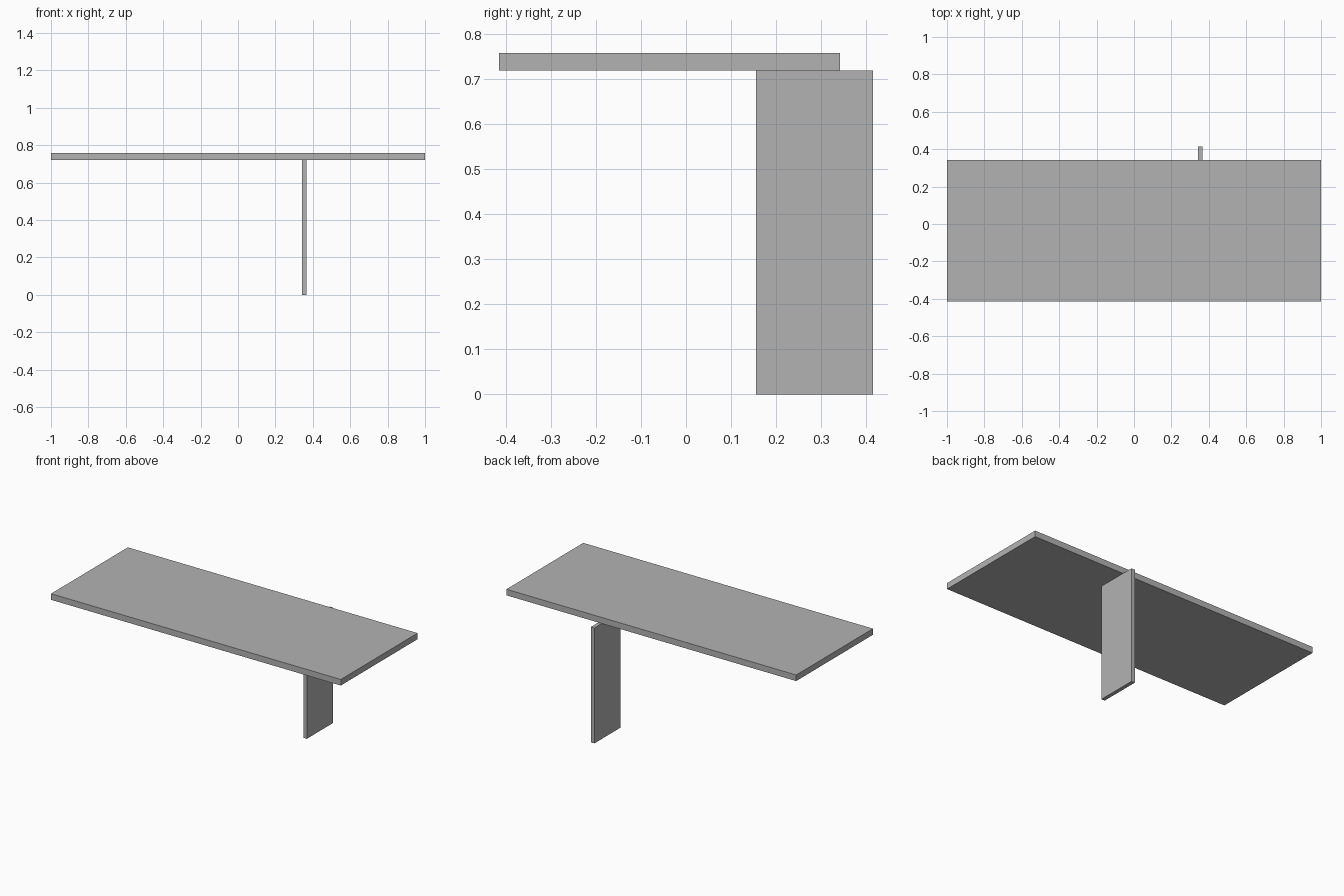
import bpy

# Remove the default cube
cube = bpy.data.objects.get("Cube")
if cube:
    bpy.data.objects.remove(cube, do_unlink=True)

# Single plain grey finish
GREY = (0.45, 0.45, 0.45, 1.0)
grey = bpy.data.materials.new("plain_grey")
grey.use_nodes = True
grey.diffuse_color = GREY
grey.node_tree.nodes["Principled BSDF"].inputs["Base Color"].default_value = GREY


def panel(name, low, high):
    """Add a flat rectangular board spanning two opposite corners."""
    centre = [(a + b) / 2 for a, b in zip(low, high)]
    size = [b - a for a, b in zip(low, high)]
    bpy.ops.mesh.primitive_cube_add(size=1, location=centre)
    board = bpy.context.object
    board.name = board.data.name = name
    board.scale = size
    bpy.ops.object.transform_apply(location=False, rotation=False, scale=True)
    board.data.materials.append(grey)
    return board


UNDERSIDE = 0.72

# Table top, overhung at the back by the upright panel leg
panel("table_top", (-1, -0.415, UNDERSIDE), (1, 0.342, 0.758))
panel("panel_leg", (0.342, 0.156, 0), (0.366, 0.415, UNDERSIDE))
